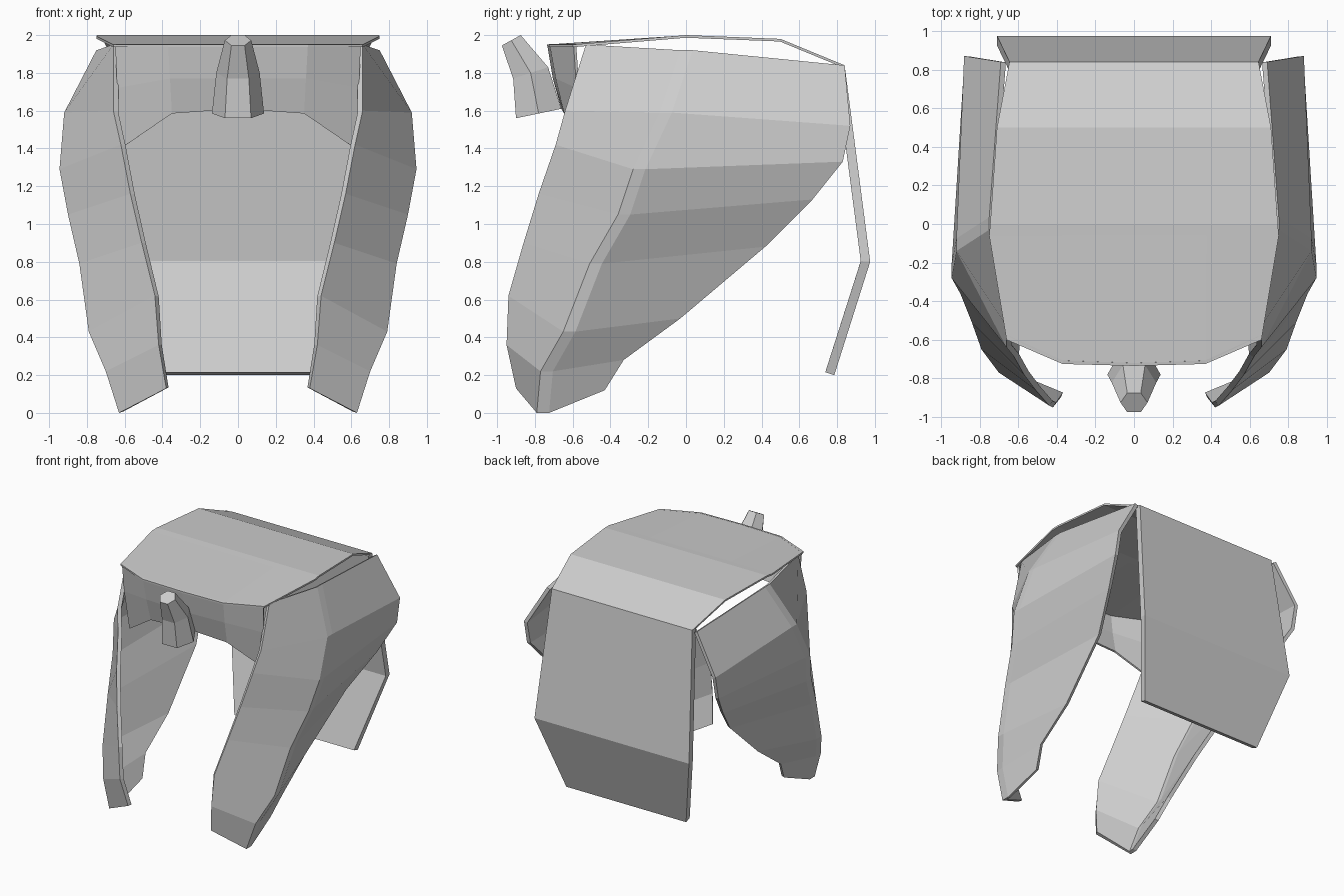
import bpy
import bmesh

cube = bpy.data.objects.get("Cube")
if cube:
    bpy.data.objects.remove(cube, do_unlink=True)

grey = bpy.data.materials.new("plain_grey")
grey.use_nodes = True
shade = (0.62, 0.62, 0.62, 1.0)
grey.diffuse_color = shade
grey.node_tree.nodes["Principled BSDF"].inputs["Base Color"].default_value = shade


def grid_object(name, rows, closed=False):
    """Skin a list of equally long point rows with flat faces."""
    bm = bmesh.new()
    grid = [[bm.verts.new(point) for point in row] for row in rows]
    count = len(rows[0])
    for upper, lower in zip(grid, grid[1:]):
        for c in range(count if closed else count - 1):
            d = (c + 1) % count
            bm.faces.new((upper[c], lower[c], lower[d], upper[d]))
    if closed:
        bm.faces.new(grid[0])
        bm.faces.new(grid[-1])
        bmesh.ops.recalc_face_normals(bm, faces=bm.faces)
    mesh = bpy.data.meshes.new(name)
    bm.to_mesh(mesh)
    bm.free()
    mesh.materials.append(grey)
    obj = bpy.data.objects.new(name, mesh)
    bpy.context.collection.objects.link(obj)
    return obj


def mirrored_sheet(name, rows, thickness):
    """Half a panel, mirrored across x and thickened inwards."""
    obj = grid_object(name, rows)
    mirror = obj.modifiers.new("mirror", "MIRROR")
    mirror.use_axis[0] = True
    mirror.merge_threshold = 0.001
    solid = obj.modifiers.new("thickness", "SOLIDIFY")
    solid.thickness = thickness
    solid.offset = -1
    return obj


# Top panel: curved front edge, then straight rows running to the back
top_rows = [[(0.66, -0.6, 1.95), (0.37, -0.725, 1.95), (0, -0.735, 1.95)]]
for y, z, half in [(-0.06, 1.995, 0.75), (0, 2.0, 0.745), (0.5, 1.98, 0.71), (0.84, 1.84, 0.645)]:
    top_rows.append([(half, y, z), (half / 2, y, z), (0, y, z)])
mirrored_sheet("top_panel", top_rows, 0.014)

# Back panel: widest at the bend, tucked in at the bottom
back_rows = [[(half, y, z), (0, y, z)]
             for y, z, half in [(0.84, 1.84, 0.645), (0.975, 0.8, 0.71), (0.785, 0.2, 0.55)]]
mirrored_sheet("back_panel", back_rows, 0.05)

# Front fringe: faceted curtain under the front edge of the top
fringe_rows = [
    [(0, -0.735, 1.95), (0.37, -0.722, 1.95), (0.65, -0.595, 1.95)],
    [(0, -0.705, 1.77), (0.36, -0.69, 1.77), (0.64, -0.58, 1.72)],
    [(0, -0.66, 1.61), (0.35, -0.645, 1.585), (0.62, -0.54, 1.4)],
]
mirrored_sheet("front_fringe", fringe_rows, 0.015)

# Side panels: front edge, narrow ridge strip and back edge, top to bottom
front_edge = [(0.66, -0.53, 1.95), (0.66, -0.64, 1.6), (0.62, -0.69, 1.42), (0.57, -0.78, 1.16),
              (0.51, -0.86, 0.9), (0.44, -0.94, 0.62), (0.42, -0.95, 0.36), (0.38, -0.9, 0.13)]
ridge = [(0.75, -0.03, 1.92), (0.92, -0.14, 1.59), (0.945, -0.28, 1.29), (0.9, -0.36, 1.05),
         (0.84, -0.51, 0.79), (0.79, -0.65, 0.43), (0.7, -0.77, 0.22), (0.63, -0.79, 0)]
back_edge = [(0.69, 0.84, 1.84), (0.88, 0.87, 1.52), (0.88, 0.83, 1.33), (0.81, 0.67, 1.13),
             (0.7, 0.42, 0.88), (0.64, -0.03, 0.5), (0.64, -0.33, 0.28), (0.6, -0.43, 0.12)]
side_rows = [[f, (r[0], r[1], r[2]), (r[0], r[1] + 0.065, r[2]), b]
             for f, r, b in zip(front_edge, ridge, back_edge)]
mirrored_sheet("side_panels", side_rows, 0.03)

# Front knob: tapering six-sided stub; each ring is front y/z, back y/z, half width
knob_rows = []
for fy, fz, by, bz, w in [(-0.975, 1.945, -0.875, 2.0, 0.07),
                          (-0.915, 1.77, -0.73, 1.83, 0.115),
                          (-0.9, 1.56, -0.66, 1.61, 0.138)]:
    my, mz = (fy + by) / 2, (fz + bz) / 2
    knob_rows.append([(-w / 2, fy, fz), (w / 2, fy, fz), (w, my, mz),
                      (w / 2, by, bz), (-w / 2, by, bz), (-w, my, mz)])
grid_object("front_knob", knob_rows, closed=True)
